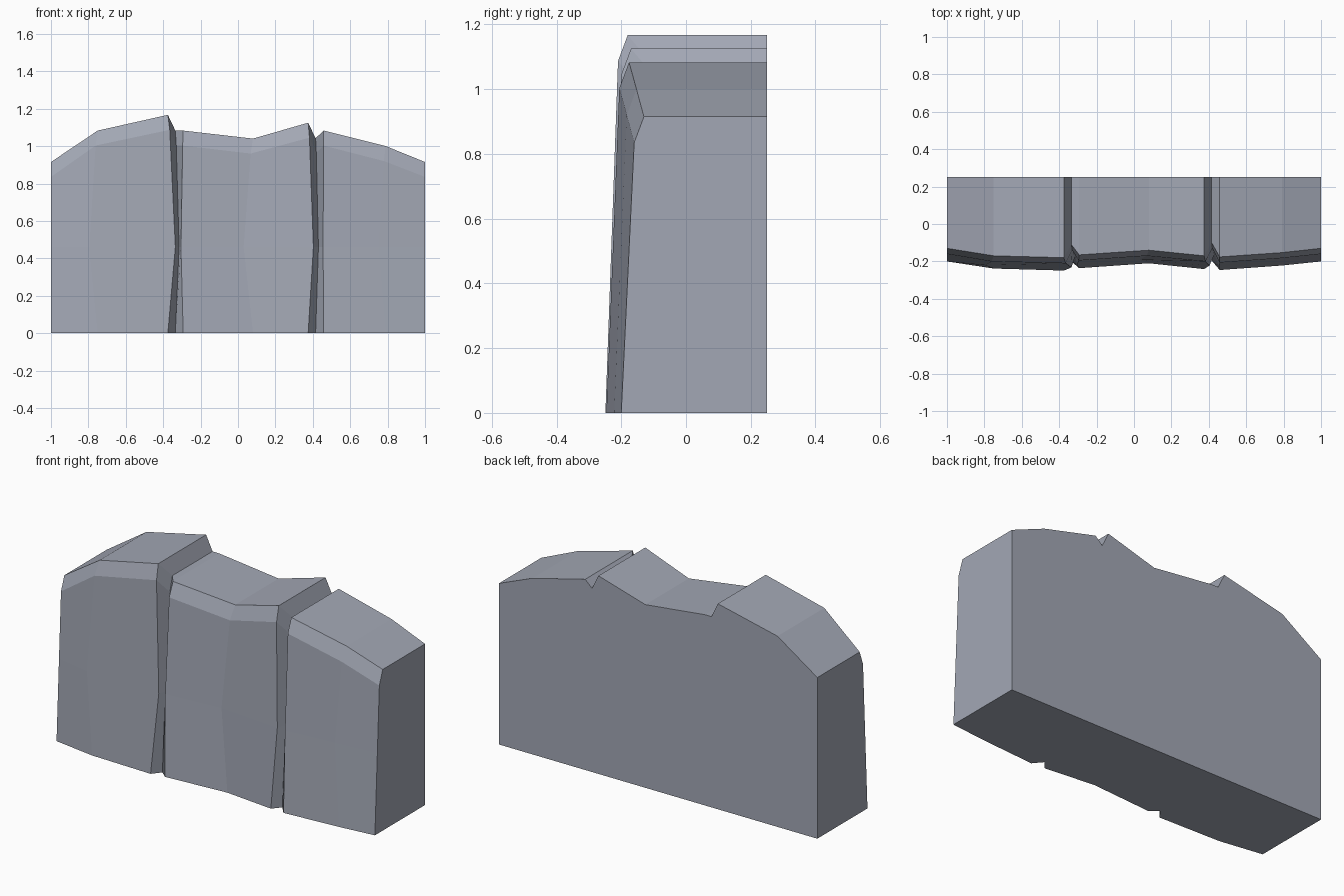
import bpy, bmesh

if "Cube" in bpy.data.objects:
    bpy.data.objects.remove(bpy.data.objects["Cube"])

# Stations along the wall: x, top height, front y at base, front y at top edge,
# sideways drift of the front face at mid height
stations = [
    (-1.00, 0.915, -0.20, -0.13, 0.0),
    (-0.75, 1.083, -0.238, -0.17, -0.045),
    (-0.375, 1.167, -0.249, -0.18, 0.04),
    (-0.335, 1.083, -0.20, -0.11, 0.02),    # left groove bottom
    (-0.293, 1.083, -0.236, -0.165, -0.012),
    (0.08, 1.04, -0.21, -0.14, -0.05),
    (0.375, 1.125, -0.241, -0.17, 0.028),
    (0.415, 1.042, -0.195, -0.10, 0.015),   # right groove bottom
    (0.458, 1.083, -0.246, -0.176, -0.003),
    (0.79, 1.00, -0.222, -0.153, -0.04),
    (1.00, 0.915, -0.20, -0.13, 0.0),
]
BACK, MID, BEVEL = 0.25, 0.46, 0.08

bm = bmesh.new()
columns = []
for x, top, y_base, y_top, drift in stations:
    shoulder_y = y_top - 0.03
    shoulder_z = top - BEVEL
    mid_y = y_base + (shoulder_y - y_base) * MID / shoulder_z
    profile = [
        (x, BACK, 0), (x, y_base, 0), (x + drift, mid_y, MID),
        (x + drift * 0.25, shoulder_y, shoulder_z), (x, y_top, top), (x, BACK, top),
    ]
    columns.append([bm.verts.new(p) for p in profile])

# Front, chamfer, top, base and back strips between neighbouring stations
for a, b in zip(columns, columns[1:]):
    for i in range(6):
        j = (i + 1) % 6
        bm.faces.new((a[i], b[i], b[j], a[j]))

# End caps
bm.faces.new(columns[0])
bm.faces.new(columns[-1][::-1])
bmesh.ops.recalc_face_normals(bm, faces=bm.faces[:])

mesh = bpy.data.meshes.new("rock_wall")
bm.to_mesh(mesh)
bm.free()

# Blue-grey stone
stone = bpy.data.materials.new("stone")
stone.diffuse_color = (0.365, 0.39, 0.46, 1)
stone.use_nodes = True
stone.node_tree.nodes["Principled BSDF"].inputs["Base Color"].default_value = stone.diffuse_color
mesh.materials.append(stone)
bpy.context.collection.objects.link(bpy.data.objects.new("rock_wall", mesh))
